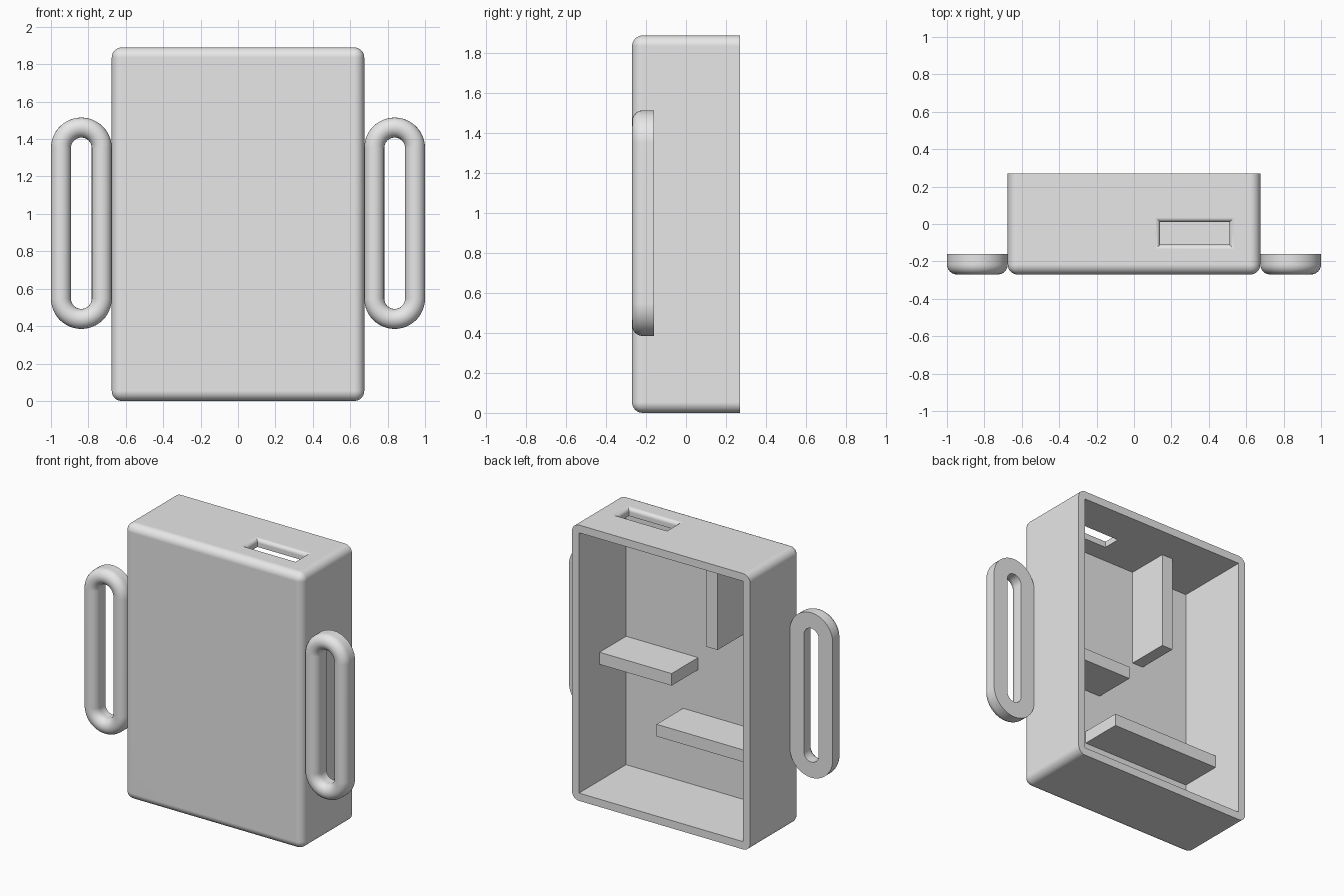
import bpy, bmesh
from math import sin, cos, pi, radians

cube = bpy.data.objects.get("Cube")
if cube:
    bpy.data.objects.remove(cube, do_unlink=True)

GREY = bpy.data.materials.new("light grey plastic")
GREY.use_nodes = True
GREY.diffuse_color = (0.8, 0.8, 0.8, 1)
GREY.node_tree.nodes["Principled BSDF"].inputs["Base Color"].default_value = (0.8, 0.8, 0.8, 1)

# Main dimensions
W, D, H = 0.675, 0.27, 1.89      # half width, half depth, height
WALL, FLOOR, R = 0.053, 0.03, 0.053
IN_X, IN_Y, IN_TOP = W - WALL, -D + FLOOR, H - WALL


def finish(name, bm):
    bmesh.ops.recalc_face_normals(bm, faces=bm.faces)
    mesh = bpy.data.meshes.new(name)
    bm.to_mesh(mesh)
    bm.free()
    mesh.materials.append(GREY)
    obj = bpy.data.objects.new(name, mesh)
    bpy.context.collection.objects.link(obj)
    return obj


def box_mesh(x, y, z):
    """Box from (low, high) ranges on each axis."""
    bm = bmesh.new()
    bmesh.ops.create_cube(bm, size=1)
    for v in bm.verts:
        v.co = [r[0] if c < 0 else r[1] for c, r in zip(v.co, (x, y, z))]
    return bm


def loft(rings, closed):
    """Skin matching rings; closed joins last to first, otherwise ends are capped."""
    bm = bmesh.new()
    loops = [[bm.verts.new(p) for p in ring] for ring in rings]
    pairs = list(zip(loops, loops[1:] + loops[:1]))
    for a, b in pairs if closed else pairs[:-1]:
        n = len(a)
        for i in range(n):
            j = (i + 1) % n
            bm.faces.new((a[i], a[j], b[j], b[i]))
    if not closed:
        bm.faces.new(loops[0])
        bm.faces.new(loops[-1])
    return bm


def activate(obj):
    bpy.ops.object.select_all(action='DESELECT')
    obj.select_set(True)
    bpy.context.view_layer.objects.active = obj


def cut(obj, cutter):
    mod = obj.modifiers.new("cut", 'BOOLEAN')
    mod.operation, mod.solver, mod.object = 'DIFFERENCE', 'EXACT', cutter
    activate(obj)
    bpy.ops.object.modifier_apply(modifier=mod.name)
    bpy.data.objects.remove(cutter, do_unlink=True)


def smooth(obj):
    activate(obj)
    bpy.ops.object.shade_smooth_by_angle(angle=radians(30))
    mod = obj.modifiers.new("even shading", 'WEIGHTED_NORMAL')
    mod.keep_sharp = True


# Case shell: rounded everywhere except the open back rim
bm = box_mesh((-W, W), (-D, D), (0, H))
round_edges = [e for e in bm.edges if not all(v.co.y > 0 for v in e.verts)]
bmesh.ops.bevel(bm, geom=round_edges, offset=R, segments=8, profile=0.5, affect='EDGES')
case = finish("case_shell", bm)
cut(case, finish("cavity_cutter", box_mesh((-IN_X, IN_X), (IN_Y, D + 0.1), (WALL, IN_TOP))))

# Top port with a rounded lip
lip = 0.025


def port_ring(o, z):
    x0, x1, y0, y1 = 0.14 - o, 0.51 + o, -0.11 - o, 0.01 + o
    return [(x0, y0, z), (x1, y0, z), (x1, y1, z), (x0, y1, z)]


rings = [port_ring(0, IN_TOP - 0.04)]
for i in range(7):
    t = i / 6 * pi / 2
    rings.append(port_ring(lip * (1 - cos(t)), H - lip + lip * sin(t)))
rings.append(port_ring(lip, H + 0.03))
cut(case, finish("port_cutter", loft(rings, False)))
smooth(case)

# Inner ribs standing on the front panel
RIB = (IN_Y - 0.01, 0.047)
finish("upper_shelf_rib", box_mesh((0.076, IN_X + 0.01), RIB, (0.85, 0.933)))
finish("lower_shelf_rib", box_mesh((-IN_X - 0.01, 0.19), RIB, (0.472, 0.555)))
finish("upright_rib", box_mesh((-0.272, -0.19), RIB, (1.187, IN_TOP + 0.01)))

# Strap loops: a round-fronted band swept around a stadium path
MID, HALF, STRAIGHT, BACK = 0.109, 0.0535, 0.4025, -0.16


def stadium(cx, radius, y, n=24):
    ring = []
    for side in (1, -1):
        for i in range(n + 1):
            a = pi * i / n
            ring.append((cx + side * radius * cos(a), y,
                         0.95 + side * (STRAIGHT + radius * sin(a))))
    return ring


profile = [(HALF, BACK)]
for i in range(13):
    a = pi * i / 12
    profile.append((HALF * cos(a), -D + HALF - HALF * sin(a)))
profile.append((-HALF, BACK))
for name, side in (("left", 1), ("right", -1)):
    cx = side * (W + MID + HALF)
    smooth(finish(name + "_strap_loop",
                  loft([stadium(cx, MID + o, y) for o, y in profile], True)))
